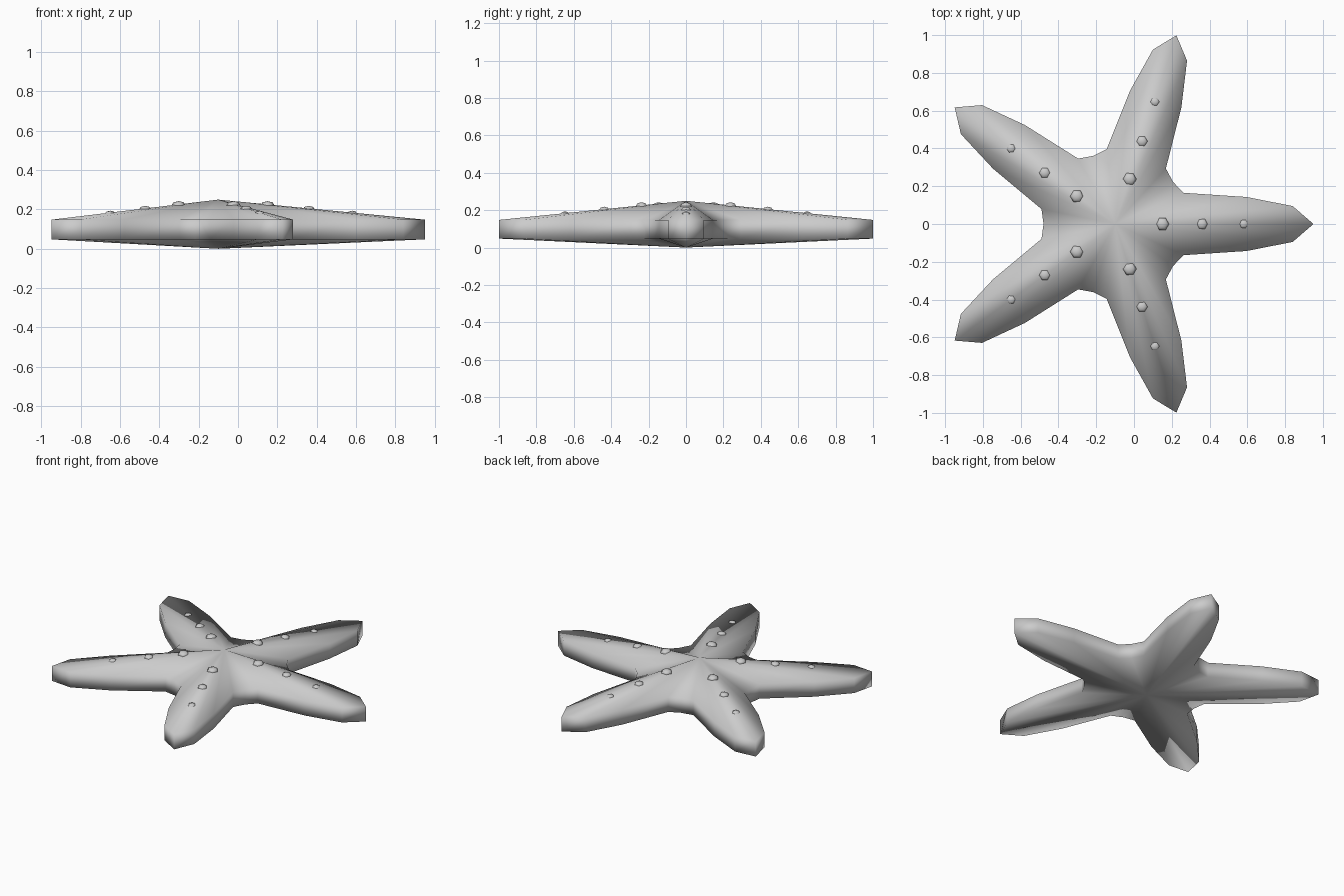
import bpy, bmesh
from math import sin, cos, pi, hypot, atan2, radians

if "Cube" in bpy.data.objects:
    bpy.data.objects.remove(bpy.data.objects["Cube"])

CX = -0.10                      # hub position that centres the bounding box
STEP = 2 * pi / 5

# half-arm outline (distance along arm, half width), tip to flank
HALF = [(0.94, 0.095), (0.695, 0.143), (0.362, 0.165)]
polar = [(hypot(x, y), atan2(y, x)) for x, y in HALF]
arm = [(r, -a) for r, a in reversed(polar)] + [(1.05, 0)] + polar + [(0.379, pi / 5)]


def finish(bm, name):
    bmesh.ops.recalc_face_normals(bm, faces=bm.faces[:])
    me = bpy.data.meshes.new(name)
    bm.to_mesh(me)
    bm.free()
    me.shade_smooth()
    ob = bpy.data.objects.new(name, me)
    bpy.context.collection.objects.link(ob)
    return ob


# star body: rim wall with a peaked top and a shallow peaked underside
bm = bmesh.new()
outline = [(CX + r * cos(a + i * STEP), r * sin(a + i * STEP))
           for i in range(5) for r, a in arm]
top = [bm.verts.new((x, y, 0.148)) for x, y in outline]
bot = [bm.verts.new((x, y, 0.048)) for x, y in outline]
peak = bm.verts.new((CX, 0, 0.25))
base = bm.verts.new((CX, 0, 0))
n = len(outline)
for i in range(n):
    j = (i + 1) % n
    bm.faces.new((top[i], top[j], peak))
    bm.faces.new((bot[j], bot[i], base))
    bm.faces.new((bot[i], bot[j], top[j], top[i]))
finish(bm, "starfish_body")

# three shrinking bumps along the ridge of each arm
BUMPS = [(0.25, 0.036, 0.221), (0.46, 0.031, 0.200), (0.68, 0.026, 0.178)]
for i in range(5):
    for k, (r, size, z) in enumerate(BUMPS):
        bm = bmesh.new()
        bmesh.ops.create_uvsphere(bm, u_segments=6, v_segments=4, radius=size)
        ob = finish(bm, f"bump_{i + 1}_{k + 1}")
        ob.scale.z = 0.6
        ob.rotation_euler.z = radians(30)
        ob.location = (CX + r * cos(i * STEP), r * sin(i * STEP), z)
